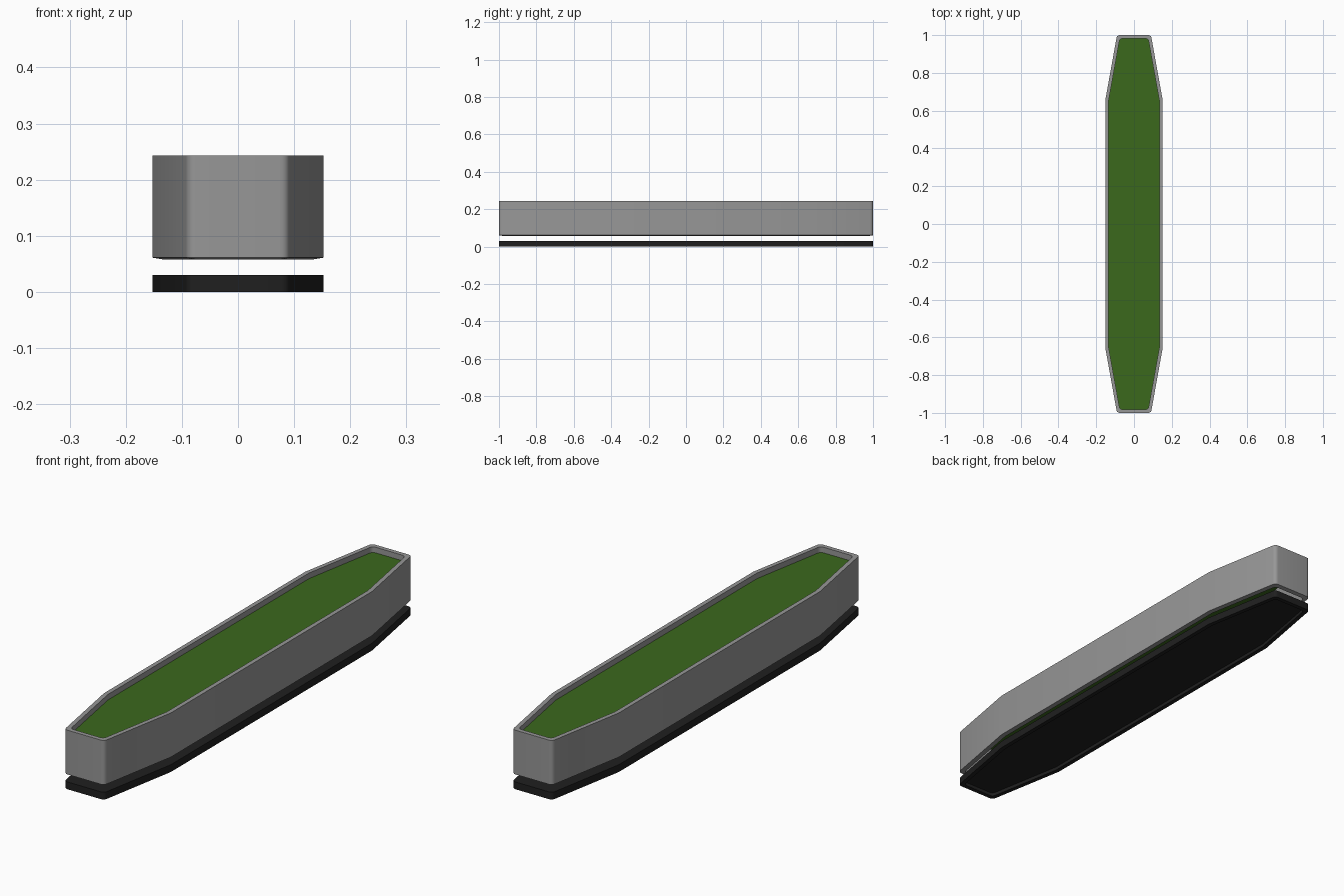
import bpy
import bmesh
from mathutils import Vector

cube = bpy.data.objects.get("Cube")
if cube:
    bpy.data.objects.remove(cube)


def material(name, rgb, rough=0.7):
    mat = bpy.data.materials.new(name)
    mat.use_nodes = True
    mat.diffuse_color = (*rgb, 1)
    bsdf = next(n for n in mat.node_tree.nodes if n.type == 'BSDF_PRINCIPLED')
    bsdf.inputs["Base Color"].default_value = (*rgb, 1)
    bsdf.inputs["Roughness"].default_value = rough
    return mat


def outline(inset):
    """Long tapered outline with softly rounded corners, moved inwards."""
    shoulder = Vector((0.152 - inset, 0.655 - inset * 0.09))
    tip = Vector((0.09 - inset * 0.84, 1 - inset))
    quarter = [shoulder]
    a = tip + (shoulder - tip).normalized() * 0.016
    b = tip - Vector((0.016, 0))
    for i in range(6):
        t = i / 5
        quarter.append(a * (1 - t) ** 2 + tip * 2 * t * (1 - t) + b * t * t)
    half = quarter + [Vector((-p.x, p.y)) for p in reversed(quarter)]
    return half + [-p for p in half]


def loft(name, rings, mat, closed=False):
    """Skin (inset, z) rings; closed joins last to first, else caps both ends."""
    bm = bmesh.new()
    loops = [[bm.verts.new((p.x, p.y, z)) for p in outline(inset)]
             for inset, z in rings]
    pairs = list(zip(loops, loops[1:]))
    if closed:
        pairs.append((loops[-1], loops[0]))
    else:
        bm.faces.new(loops[0])
        bm.faces.new(loops[-1])
    for lower, upper in pairs:
        n = len(lower)
        for i in range(n):
            j = (i + 1) % n
            bm.faces.new((lower[i], lower[j], upper[j], upper[i]))
    bmesh.ops.recalc_face_normals(bm, faces=bm.faces)
    mesh = bpy.data.meshes.new(name)
    bm.to_mesh(mesh)
    bm.free()
    mesh.materials.append(mat)
    obj = bpy.data.objects.new(name, mesh)
    bpy.context.collection.objects.link(obj)
    bpy.ops.object.select_all(action='DESELECT')
    obj.select_set(True)
    bpy.context.view_layer.objects.active = obj
    bpy.ops.object.shade_smooth_by_angle(angle=0.6)
    return obj


grey = material("grey concrete", (0.31, 0.31, 0.31))
black = material("black plinth", (0.014, 0.014, 0.014))
green = material("grass green", (0.043, 0.138, 0.012))

# Dark plinth, hollowed underneath inside a narrow rim
loft("plinth", [(0.018, 0.014), (0.018, 0), (0, 0), (0, 0.03)], black)

# Planter wall, open below, with a flat rim and a slightly sloped lower edge
loft("planter_wall", [(0.018, 0.058), (0, 0.061), (0, 0.243), (0.018, 0.243)],
     grey, closed=True)

# Thin planted surface, sunk below the rim
loft("grass_bed", [(0.018, 0.216), (0.018, 0.22)], green)
